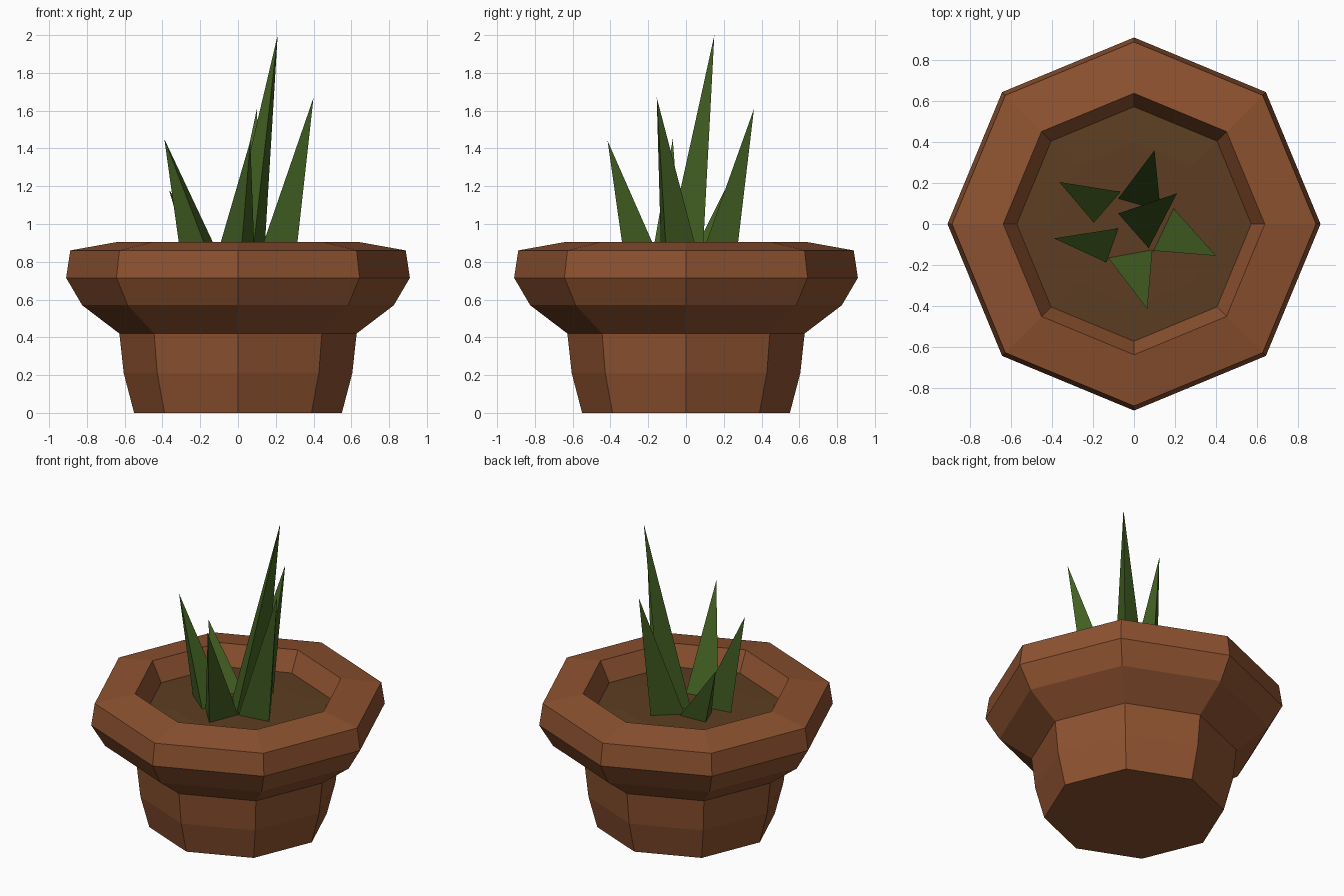
import bpy, bmesh, math

if "Cube" in bpy.data.objects:
    bpy.data.objects.remove(bpy.data.objects["Cube"])

def material(name, color):
    m = bpy.data.materials.new(name)
    m.diffuse_color = (*color, 1)
    m.use_nodes = True
    m.node_tree.nodes["Principled BSDF"].inputs["Base Color"].default_value = m.diffuse_color
    return m

TERRACOTTA = material("terracotta", (0.27, 0.085, 0.03))
SOIL = material("soil", (0.11, 0.048, 0.016))
GREEN = material("leaf_green", (0.055, 0.115, 0.016))

def finish(bm, name, mat):
    bmesh.ops.recalc_face_normals(bm, faces=bm.faces)
    me = bpy.data.meshes.new(name)
    bm.to_mesh(me)
    bm.free()
    me.materials.append(mat)
    ob = bpy.data.objects.new(name, me)
    bpy.context.collection.objects.link(ob)
    return ob

def lathe(name, profile, mat, sides=8):
    """Revolve (radius, z) points into rings; cap the first and last ring."""
    bm = bmesh.new()
    rings = [[bm.verts.new((r * math.cos(2 * math.pi * i / sides),
                            r * math.sin(2 * math.pi * i / sides), z))
              for i in range(sides)] for r, z in profile]
    for a, b in zip(rings, rings[1:]):
        for i in range(sides):
            j = (i + 1) % sides
            bm.faces.new((a[i], a[j], b[j], b[i]))
    bm.faces.new(rings[0])
    bm.faces.new(rings[-1])
    return finish(bm, name, mat)

def leaf(name, side_a, side_b, keel, tip, mat, base_z=0.77):
    """Three-sided spike: flat inner face, ridge on the outside."""
    bm = bmesh.new()
    base = [bm.verts.new((*p, base_z)) for p in (side_a, side_b, keel)]
    top = bm.verts.new(tip)
    bm.faces.new(base)
    for i in range(3):
        bm.faces.new((base[i], base[(i + 1) % 3], top))
    return finish(bm, name, mat)

# Octagonal pot: foot, flared collar, rim and inner wall
lathe("pot", [(0.55, 0), (0.605, 0.21), (0.628, 0.42), (0.825, 0.57),
              (0.91, 0.715), (0.888, 0.86), (0.638, 0.905), (0.565, 0.76)],
      TERRACOTTA)

# Soil surface, slightly mounded
lathe("soil", [(0.56, 0.765), (0.572, 0.775), (0.40, 0.785)], SOIL)

# Spiky leaves: two inner corners, outer ridge, tip
leaves = [
    ((-0.08, 0.05), (0.07, -0.12), (0.135, 0.085), (0.21, 0.15, 2.0)),
    ((0.19, 0.08), (0.09, -0.13), (0.30, -0.10), (0.40, -0.155, 1.67)),
    ((-0.08, 0.12), (0.13, 0.06), (0.08, 0.26), (0.10, 0.36, 1.61)),
    ((-0.055, 0.155), (-0.19, 0.0), (-0.245, 0.145), (-0.365, 0.205, 1.18)),
    ((-0.07, -0.02), (-0.13, -0.19), (-0.295, -0.055), (-0.39, -0.07, 1.45)),
    ((-0.13, -0.16), (0.09, -0.12), (0.01, -0.32), (0.065, -0.415, 1.44)),
]
for n, pts in enumerate(leaves, 1):
    leaf(f"leaf_{n}", *pts, GREEN)
